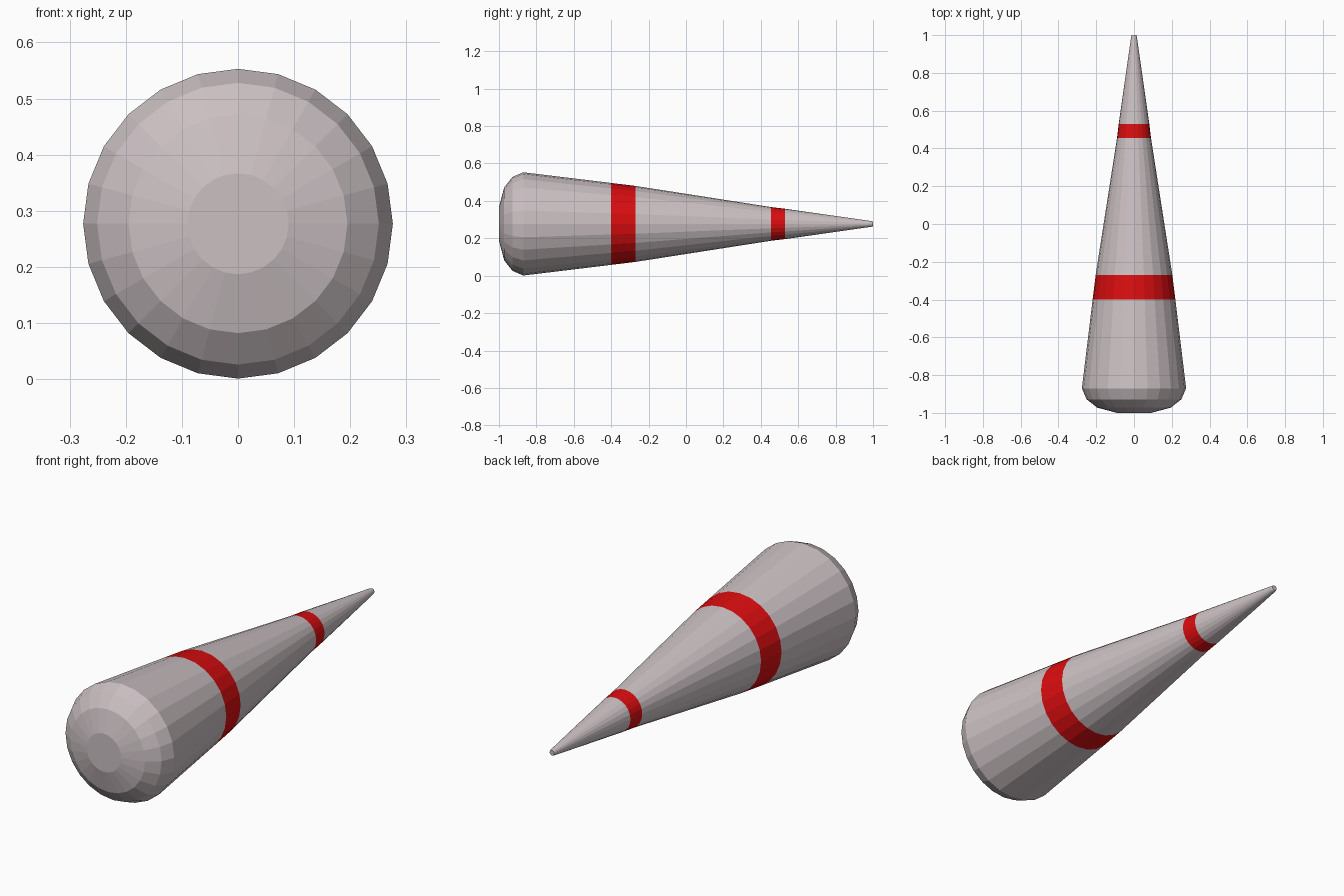
import bpy, bmesh, math

if "Cube" in bpy.data.objects:
    bpy.data.objects.remove(bpy.data.objects["Cube"])

SIDES = 24
CENTRE_Z = 0.277
# (y, radius, is the section after this ring a red band?)
PROFILE = [(-1.0, 0.09, 0), (-0.972, 0.195, 0), (-0.928, 0.251, 0), (-0.87, 0.276, 0),
           (-0.40, 0.219, 1), (-0.27, 0.203, 0), (0.455, 0.09, 1), (0.53, 0.081, 0),
           (0.992, 0.015, 0), (1.0, 0.012, 0)]


def material(name, colour):
    m = bpy.data.materials.new(name)
    m.diffuse_color = (*colour, 1)
    m.use_nodes = True
    m.node_tree.nodes["Principled BSDF"].inputs["Base Color"].default_value = m.diffuse_color
    return m


# tapered body with blunt butt end, turned around the y axis
bm = bmesh.new()
rings = []
for y, r, _ in PROFILE:
    rings.append([bm.verts.new((r * math.sin(math.tau * i / SIDES), y,
                                CENTRE_Z + r * math.cos(math.tau * i / SIDES)))
                  for i in range(SIDES)])
for k in range(len(rings) - 1):
    for i in range(SIDES):
        j = (i + 1) % SIDES
        f = bm.faces.new((rings[k][i], rings[k][j], rings[k + 1][j], rings[k + 1][i]))
        f.material_index = PROFILE[k][2]
# end caps
bm.faces.new(rings[0])
bm.faces.new(rings[-1])
bmesh.ops.recalc_face_normals(bm, faces=bm.faces)

mesh = bpy.data.meshes.new("tapered_body")
bm.to_mesh(mesh)
bm.free()
mesh.materials.append(material("warm grey", (0.60, 0.53, 0.545)))
mesh.materials.append(material("red band", (0.70, 0.004, 0.005)))
bpy.context.collection.objects.link(bpy.data.objects.new("tapered_body", mesh))
